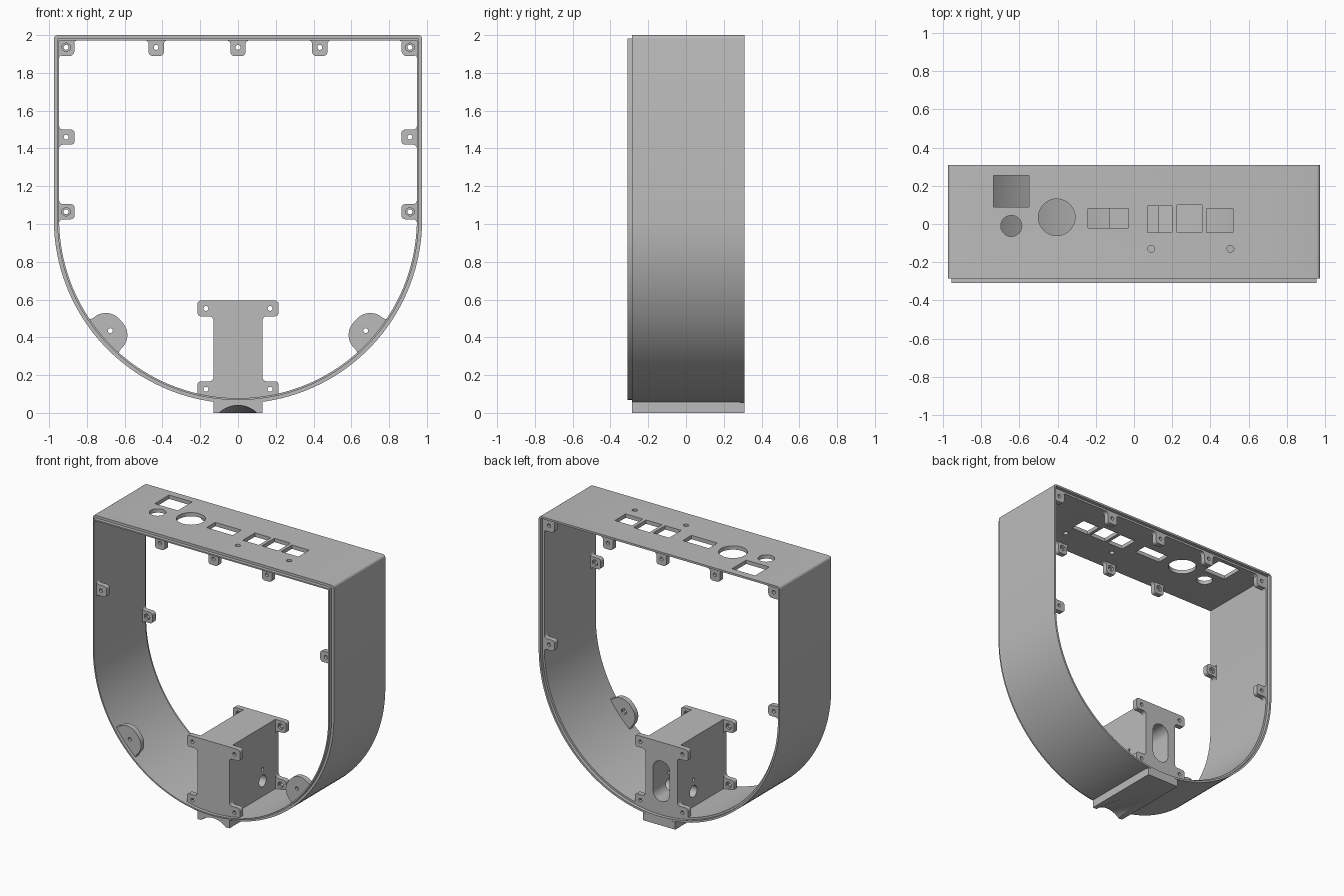
import bpy, bmesh
from math import sin, cos, pi, radians, hypot
from mathutils import Matrix

if "Cube" in bpy.data.objects:
    bpy.data.objects.remove(bpy.data.objects["Cube"], do_unlink=True)

grey = bpy.data.materials.new("plain grey")
grey.use_nodes = True
COLOUR = (0.5, 0.5, 0.5, 1)
grey.diffuse_color = COLOUR
grey.node_tree.nodes["Principled BSDF"].inputs["Base Color"].default_value = COLOUR

FRONT, BACK, LIP = -0.285, 0.31, -0.31      # y of the shell rims and the lip
R, CZ, TOP, WALL = 0.975, 1.025, 2.0, 0.028  # shell radius, arc centre, top, wall
SEAT = 0.285                                # y of the rear mounting faces
THICK = 0.038                               # tab thickness


def finish(bm, name):
    bmesh.ops.recalc_face_normals(bm, faces=bm.faces[:])
    mesh = bpy.data.meshes.new(name)
    bm.to_mesh(mesh)
    bm.free()
    ob = bpy.data.objects.new(name, mesh)
    bpy.context.collection.objects.link(ob)
    mesh.materials.append(grey)
    return ob


def loft(name, loops, closed=False):
    """Skin a list of equal-length loops; cap the ends unless closed."""
    bm = bmesh.new()
    rings = [[bm.verts.new(p) for p in loop] for loop in loops]
    n = len(rings[0])
    pairs = list(zip(rings, rings[1:]))
    if closed:
        pairs.append((rings[-1], rings[0]))
    else:
        bm.faces.new(rings[0])
        bm.faces.new(rings[-1])
    for a, b in pairs:
        for i in range(n):
            j = (i + 1) % n
            bm.faces.new((a[i], a[j], b[j], b[i]))
    return finish(bm, name)


def extrude(name, outline, y0, y1):
    return loft(name, [[(x, y, z) for x, z in outline] for y in (y0, y1)])


def box(name, x0, x1, y0, y1, z0, z1):
    return extrude(name, [(x0, z0), (x1, z0), (x1, z1), (x0, z1)], y0, y1)


def rod(name, centre, radius, length, axis, sides=32):
    turn = {"x": Matrix.Rotation(pi / 2, 4, "Y"), "y": Matrix.Rotation(pi / 2, 4, "X"),
            "z": Matrix()}[axis]
    bm = bmesh.new()
    bmesh.ops.create_cone(bm, cap_ends=True, segments=sides, radius1=radius,
                          radius2=radius, depth=length,
                          matrix=Matrix.Translation(centre) @ turn)
    return finish(bm, name)


def cut(ob, cutter):
    mod = ob.modifiers.new("cut", "BOOLEAN")
    mod.operation, mod.solver, mod.object = "DIFFERENCE", "EXACT", cutter
    cutter.hide_render = True
    bpy.context.view_layer.objects.active = ob
    bpy.ops.object.modifier_apply(modifier=mod.name)
    bpy.data.objects.remove(cutter, do_unlink=True)


def arc(cx, cz, r, a0, a1, n):
    return [(cx + r * cos(radians(a0 + (a1 - a0) * i / n)),
             cz + r * sin(radians(a0 + (a1 - a0) * i / n))) for i in range(n + 1)]


# Shell: a D-shaped band with a raised front lip and a rebated back rim
def d_loop(inset, y):
    half, top, r = R - inset, TOP - inset, max(0.02 - inset, 0.002)
    pts = arc(0, CZ, half, 180, 360, 80)
    pts += arc(half - r, top - r, r, 0, 90, 4) + arc(r - half, top - r, r, 90, 180, 4)
    return [(x, y, z) for x, z in pts]


shell = loft("shell", [d_loop(i, y) for i, y in (
    (0, FRONT), (0, BACK), (0.014, BACK), (0.014, SEAT), (WALL, SEAT),
    (WALL, LIP), (0.018, LIP), (0.018, FRONT))], closed=True)

# Openings in the top panel
for x0, x1, y0, y1 in ((-0.737, -0.55, 0.09, 0.255), (-0.24, -0.03, -0.02, 0.08),
                       (0.07, 0.2, -0.045, 0.095), (0.225, 0.355, -0.045, 0.1),
                       (0.38, 0.52, -0.045, 0.08)):
    cut(shell, box("cutter", x0, x1, y0, y1, 1.9, 2.1))
for x, y, r in ((-0.643, -0.01, 0.055), (-0.405, 0.035, 0.096),
                (0.09, -0.13, 0.018), (0.505, -0.13, 0.018)):
    cut(shell, rod("cutter", (x, y, TOP), r, 0.2, "z", 40))


def tab(name, x, z, dx, dz, front, half=0.04, depth=0.082, corner=0.02,
        flares=(0.02, 0.02), hole=0.037):
    """Rounded screw tab growing from (x, z) along (dx, dz), flared at its root."""
    size = hypot(dx, dz)
    dx, dz = dx / size, dz / size
    lo, hi = flares
    pts = [(-half - lo, -0.012)]
    pts += arc(-half - lo, lo, lo, 270, 360, 5) if lo else [(-half, 0)]
    pts += arc(corner - half, depth - corner, corner, 180, 90, 10)
    pts += arc(half - corner, depth - corner, corner, 90, 0, 10)
    pts += arc(half + hi, hi, hi, 180, 270, 5) if hi else [(half, 0)]
    pts.append((half + hi, -0.012))
    # Drop coincident neighbours, then turn into place
    clean = [p for i, p in enumerate(pts)
             if hypot(p[0] - pts[i - 1][0], p[1] - pts[i - 1][1]) > 1e-5]
    outline = [(x + v * dx - u * dz, z + v * dz + u * dx) for u, v in clean]
    face, inner = (FRONT, FRONT + THICK) if front else (SEAT, SEAT - THICK)
    ob = extrude(name, outline, face, inner)
    hx, hz = x + hole * dx, z + hole * dz
    cut(ob, rod("cutter", (hx, face, hz), 0.013, 0.2, "y", 20))
    cut(ob, rod("cutter", (hx, inner, hz), 0.024, 0.034, "y", 6))
    return ob


# Screw tabs along the top and sides
wall_x, wall_z = R - WALL, TOP - WALL
for front, end in ((True, "front"), (False, "back")):
    for x in (-0.433, 0, 0.433):
        tab(f"{end}_top_tab", x, wall_z, 0, -1, front)
for s, side in ((1, "left"), (-1, "right")):
    tab(f"front_{side}_tab", s * wall_x, 1.46, -s, 0, True)
    tab(f"back_{side}_tab", s * wall_x, 1.065, -s, 0, False)
    # Corner tabs are two crossing tabs that share one hole
    tab(f"corner_{side}_tab_a", s * 0.91, wall_z, 0, -1, False)
    tab(f"corner_{side}_tab_b", s * wall_x, 1.935, -s, 0, False, half=0.037)
    # Large round lugs on the lower curve
    far = hypot(0.705, 0.615)
    k = (R - WALL) / far
    tab(f"round_lug_{side}", s * 0.705 * k, CZ - 0.615 * k, -s * 0.705, 0.615, True,
        half=0.11, depth=0.127, corner=0.097, flares=(0.028, 0.028), hole=0.05)

# Central housing standing on the curve, with a foot below
NECK, HEIGHT = 0.13, 0.595
housing = box("housing", -NECK, NECK, FRONT, SEAT, 0, HEIGHT)
slot = arc(0, 0.39, 0.068, 0, 180, 16) + arc(0, 0.23, 0.068, 180, 360, 16)
cut(housing, extrude("cutter", slot, 0.0, 0.4))
cut(housing, rod("cutter", (0, 0.1, 0.2), 0.042, 0.5, "x"))
cut(housing, rod("cutter", (0, 0.1, 0.285), 0.012, 0.5, "x", 16))

# Tapering scoop under the front of the foot
scoop = [[(x, y, z) for x, z in arc(0, c, 0.145, 0, 345, 47)]
         for y, c in ((-0.385, -0.091), (0.115, -0.161))]
cut(housing, loft("cutter", scoop))
box("foot_end", -NECK, NECK, SEAT, BACK, 0, 0.055)

# Ears on both ends of the housing
for front, end in ((True, "front"), (False, "back")):
    for s, side in ((1, "left"), (-1, "right")):
        below = (0.022, 0) if s > 0 else (0, 0.022)
        tab(f"{end}_{side}_upper_ear", s * NECK, 0.553, s, 0, front, half=0.042,
            depth=0.085, flares=below, hole=0.04)
        tab(f"{end}_{side}_lower_ear", s * NECK, 0.125, s, 0, front, half=0.042,
            depth=0.085, flares=(0.022, 0.022), hole=0.04)

# Smooth the curves and keep the edges crisp
for ob in bpy.context.scene.objects:
    if ob.type == "MESH" and grey.name in ob.data.materials:
        bpy.ops.object.select_all(action="DESELECT")
        ob.select_set(True)
        bpy.context.view_layer.objects.active = ob
        bpy.ops.object.shade_smooth_by_angle(angle=radians(30))
